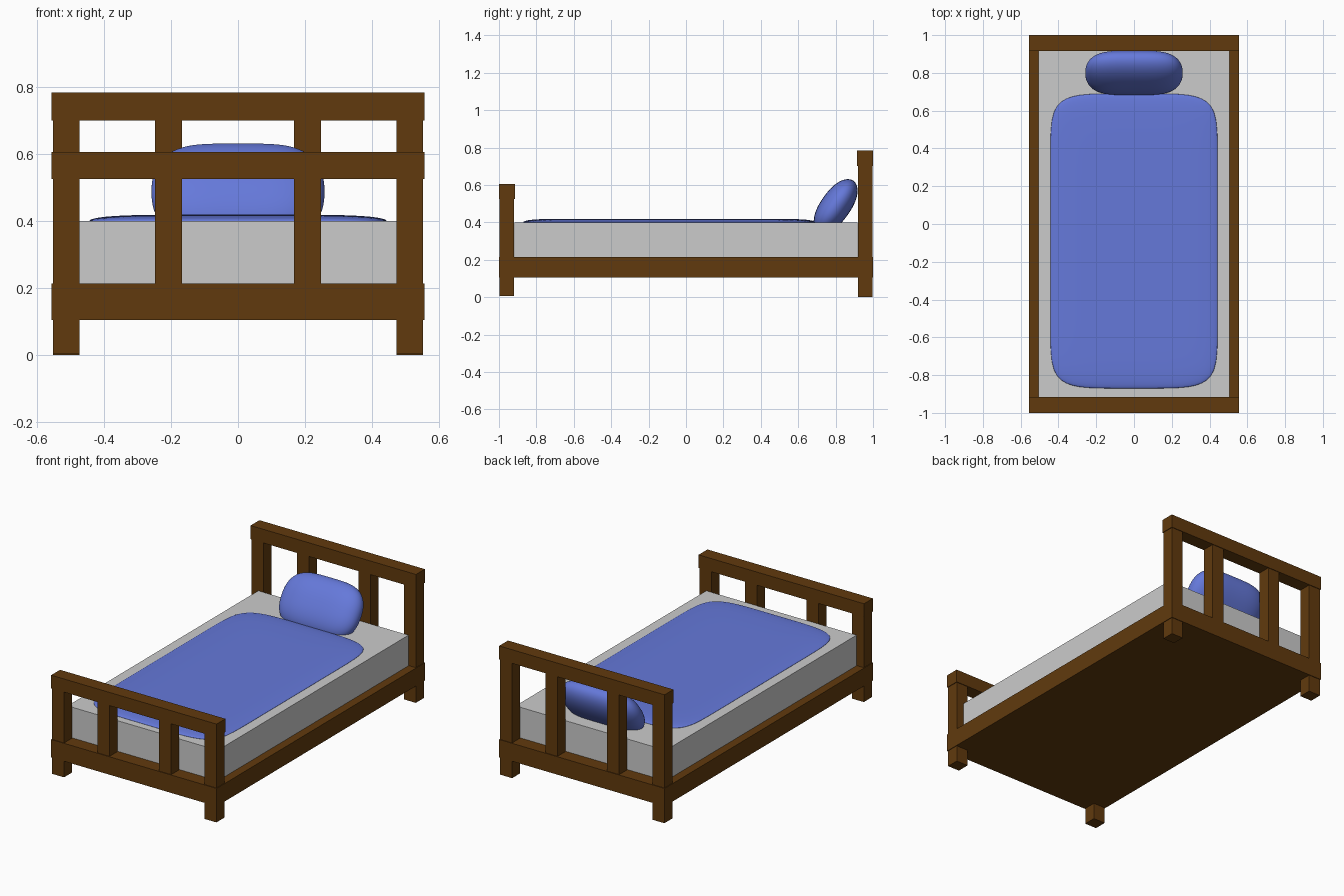
import bpy, bmesh
from math import radians
from mathutils import Vector

if "Cube" in bpy.data.objects:
    bpy.data.objects.remove(bpy.data.objects["Cube"])


def material(name, rgb):
    m = bpy.data.materials.new(name)
    m.diffuse_color = (*rgb, 1)
    m.use_nodes = True
    m.node_tree.nodes["Principled BSDF"].inputs["Base Color"].default_value = m.diffuse_color
    return m


wood = material("wood", (0.12, 0.042, 0.004))
blue = material("blue_fabric", (0.13, 0.19, 0.70))


def add_object(name, bm, mat=None):
    me = bpy.data.meshes.new(name)
    bm.to_mesh(me)
    bm.free()
    ob = bpy.data.objects.new(name, me)
    bpy.context.collection.objects.link(ob)
    if mat:
        me.materials.append(mat)
    return ob


def box(name, lo, hi, mat=None):
    lo, hi = Vector(lo), Vector(hi)
    bm = bmesh.new()
    bmesh.ops.create_cube(bm, size=1)
    for v in bm.verts:
        v.co = Vector(a + (b - a) * (c + 0.5) for a, b, c in zip(lo, hi, v.co))
    return add_object(name, bm, mat)


def cushion(name, half, exps, mat):
    """Soft superellipsoid: a subdivided cube pushed onto sum |x/a|^n = 1."""
    bm = bmesh.new()
    bmesh.ops.create_cube(bm, size=2)
    bmesh.ops.subdivide_edges(bm, edges=bm.edges[:], cuts=23, use_grid_fill=True)
    for v in bm.verts:
        lo, hi = 0.0, 1.0
        for _ in range(30):
            t = (lo + hi) / 2
            if sum(abs(t * c) ** n for c, n in zip(v.co, exps)) > 1:
                hi = t
            else:
                lo = t
        v.co = Vector(c * lo * h for c, h in zip(v.co, half))
    for f in bm.faces:
        f.smooth = True
    return add_object(name, bm, mat)


# End boards: posts, slats and top rail
def end_board(name, y0, y1, foot, rail_bottom, rail_top):
    for side, s in (("left", -1), ("right", 1)):
        for part, x0, x1, z0 in (("post", 0.472, 0.552, foot), ("slat", 0.167, 0.248, 0.2)):
            a, b = sorted((s * x0, s * x1))
            box(f"{name}_{side}_{part}", (a, y0 + 0.004, z0),
                (b, y1 - 0.004, rail_bottom + 0.02), wood)
    box(f"{name}_top_rail", (-0.556, y0, rail_bottom), (0.556, y1, rail_top), wood)


end_board("headboard", 0.915, 1.0, 0.0, 0.70, 0.783)
end_board("footboard", -1.0, -0.915, 0.005, 0.525, 0.605)

# Base platform and mattress
box("bed_base", (-0.556, -1.0, 0.105), (0.556, 1.0, 0.214), wood)
box("mattress", (-0.505, -0.916, 0.212), (0.505, 0.916, 0.40))

# Blanket
blanket = cushion("blanket", (0.443, 0.78, 0.019), (5, 12, 2), blue)
blanket.location = (0, -0.09, 0.40)

# Pillow leaning on the headboard
pillow = cushion("pillow", (0.258, 0.165, 0.08), (4, 2.3, 2), blue)
pillow.location = (0, 0.80, 0.487)
pillow.rotation_euler = (radians(55), 0, 0)
